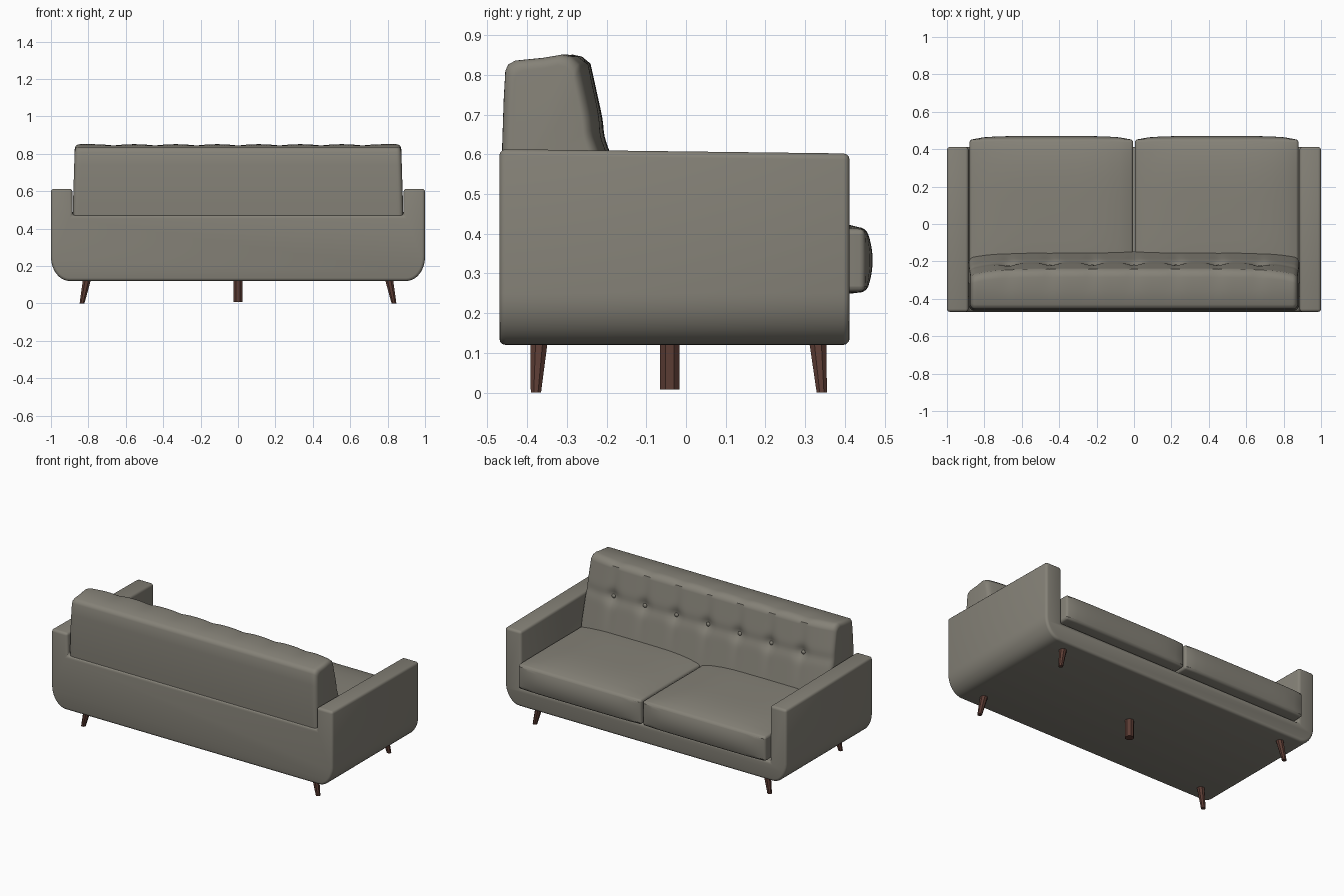
import bpy, bmesh, math
from mathutils import Vector

cube = bpy.data.objects.get("Cube")
if cube:
    bpy.data.objects.remove(cube, do_unlink=True)


def material(name, rgb):
    m = bpy.data.materials.new(name)
    m.use_nodes = True
    m.diffuse_color = (*rgb, 1)
    m.node_tree.nodes["Principled BSDF"].inputs["Base Color"].default_value = (*rgb, 1)
    return m


FABRIC = material("taupe fabric", (0.235, 0.222, 0.186))
WOOD = material("dark brown wood", (0.105, 0.045, 0.034))


def make(name, bm, mat):
    bmesh.ops.recalc_face_normals(bm, faces=bm.faces)
    mesh = bpy.data.meshes.new(name)
    bm.to_mesh(mesh)
    bm.free()
    mesh.materials.append(mat)
    ob = bpy.data.objects.new(name, mesh)
    bpy.context.collection.objects.link(ob)
    return ob


def activate(ob):
    bpy.ops.object.select_all(action='DESELECT')
    ob.select_set(True)
    bpy.context.view_layer.objects.active = ob


def finish(ob, bevel=0, angle=35):
    activate(ob)
    if bevel:
        mod = ob.modifiers.new("soft_edges", 'BEVEL')
        mod.width, mod.segments = bevel, 3
        mod.limit_method, mod.angle_limit = 'ANGLE', math.radians(40)
        bpy.ops.object.modifier_apply(modifier=mod.name)
    bpy.ops.object.shade_smooth_by_angle(angle=math.radians(angle))


def loft(rings):
    """Skin a row of equal closed rings and cap both ends."""
    bm = bmesh.new()
    rows = [[bm.verts.new(p) for p in ring] for ring in rings]
    n = len(rows[0])
    for a, b in zip(rows, rows[1:]):
        for i in range(n):
            j = (i + 1) % n
            bm.faces.new((a[i], a[j], b[j], b[i]))
    bm.faces.new(rows[0])
    bm.faces.new(rows[-1])
    return bm


# Frame: rounded tub outline with the seat well cut out
INNER = 0.885
half = [(1, 0.61)]
for k in range(11):
    a = math.pi / 2 * k / 10
    half.append((0.9 + 0.1 * math.cos(a), 0.25 - 0.13 * math.sin(a)))
outline = half + [(-x, z) for x, z in reversed(half)]
frame = make("frame", loft([
    [(x, y, z if z < 0.6 else top) for x, z in outline]
    for y, top in ((-0.47, 0.613), (0.412, 0.602))]), FABRIC)

well = [(-1, 0.47), (-0.4, 0.47), (-0.4, 0.24), (1, 0.24), (1, 1), (-1, 1)]
cutter = make("seat_well_cutter", loft([
    [(x, y, z) for y, z in well] for x in (-INNER, INNER)]), FABRIC)
cutter.hide_render = True
activate(frame)
cut = frame.modifiers.new("seat_well", 'BOOLEAN')
cut.operation, cut.solver, cut.object = 'DIFFERENCE', 'EXACT', cutter
bpy.ops.object.modifier_apply(modifier=cut.name)
bpy.data.objects.remove(cutter, do_unlink=True)
finish(frame, 0.016)

# Backrest: lofted along x, with a tufted front
BUTTON_Z = 0.645
BUTTONS = [0.225 * i for i in range(-3, 4)]
back_line = [(-0.455, 0.40), (-0.46, 0.5), (-0.463, 0.62), (-0.459, 0.74),
             (-0.455, 0.81), (-0.448, 0.826), (-0.43, 0.836), (-0.36, 0.843)]


def bell(d, width):
    return math.exp(-(d / width) ** 2)


def front_y(x, z):
    near = min(abs(x - b) for b in BUTTONS)
    y = -0.235 - 0.22 * (z - BUTTON_Z) + 0.035 * (1 - abs(x / INNER) ** 8)
    dz = z - BUTTON_Z
    y -= 0.018 * bell(math.hypot(near, dz), 0.04)
    y -= 0.007 * bell(near, 0.03) * bell(dz, 0.15)
    return y - 0.005 * bell(dz, 0.03)


def back_ring(x):
    d = INNER - abs(x)
    r = 0.025
    inset = r - math.sqrt(max(0, r * r - (r - d) ** 2)) if d < r else 0
    near = min(abs(x - b) for b in BUTTONS)
    dip = 0.006 * bell(near, 0.05)
    rim = front_y(x, 0.825)
    pts = back_line + [(rim - 0.045, 0.851 - dip), (rim - 0.022, 0.846 - dip)]
    pts += [(front_y(x, z), z) for z in (0.828 - 0.0153 * i for i in range(29))]
    ring = []
    for y, z in pts:
        y = -0.33 + (y + 0.33) * (1 - inset / 0.13)
        z = 0.62 + (z - 0.62) * (1 - inset / 0.22)
        taper = 1 - 0.035 * max(0, z - 0.47)
        ring.append((x * taper * 0.999, y, z))
    return ring


corner = [INNER - 0.025 * (1 - math.sin(math.pi / 2 * k / 5)) for k in range(6)]
corner = sorted(INNER - 0.025 + (c - INNER + 0.025) for c in corner)
stations = [-c for c in reversed(corner[1:])]
stations += [-0.86 + 1.72 * i / 128 for i in range(129)] + corner[1:]
finish(make("backrest", loft([back_ring(x) for x in stations]), FABRIC), angle=45)

# Buttons on the tufts
for i, x in enumerate(BUTTONS):
    bm = bmesh.new()
    bmesh.ops.create_uvsphere(bm, u_segments=12, v_segments=8, radius=0.013)
    bmesh.ops.scale(bm, vec=(1, 0.7, 1), verts=bm.verts)
    bmesh.ops.translate(bm, vec=(x, front_y(x, BUTTON_Z) + 0.004, BUTTON_Z), verts=bm.verts)
    finish(make(f"back_button_{i + 1}", bm, FABRIC), angle=60)


# Seat cushions: crowned boxes with a bowed front
def cushion(name, side):
    bm = bmesh.new()
    bmesh.ops.create_cube(bm, size=2)
    bmesh.ops.subdivide_edges(bm, edges=bm.edges[:], cuts=11, use_grid_fill=True)
    for v in bm.verts:
        u, w, h = v.co
        x = side * 0.442 + 0.437 * u
        y = 0.045 + 0.405 * w
        z = 0.333 + 0.079 * h
        z += (0.032 if h > 0 else 0.016) * h * (1 - u ** 4) * (1 - w ** 4)
        if w > 0:
            y += 0.02 * w * (1 - h * h * 0.8) * (1 - u ** 6)
        v.co = Vector((x, y, z))
    finish(make(name, bm, FABRIC), 0.014, 50)


cushion("seat_cushion_left", 1)
cushion("seat_cushion_right", -1)


# Legs: tapered and splayed, plus a straight one in the middle
def leg(name, bottom, top, r_bottom, r_top):
    rings = []
    for c, r in ((bottom, r_bottom), (top, r_top)):
        angles = [math.pi / 8 + math.pi / 4 * k for k in range(8)]
        rings.append([(c[0] + r * math.cos(a), c[1] + r * math.sin(a), c[2]) for a in angles])
    finish(make(name, loft(rings), WOOD), angle=30)


for side, sname in ((1, "left"), (-1, "right")):
    leg(f"front_leg_{sname}", (side * 0.834, -0.378, 0), (side * 0.808, -0.37, 0.125), 0.014, 0.023)
    leg(f"back_leg_{sname}", (side * 0.834, 0.342, 0), (side * 0.808, 0.332, 0.125), 0.014, 0.023)
leg("middle_leg", (0, -0.041, 0.008), (0, -0.041, 0.125), 0.027, 0.027)
